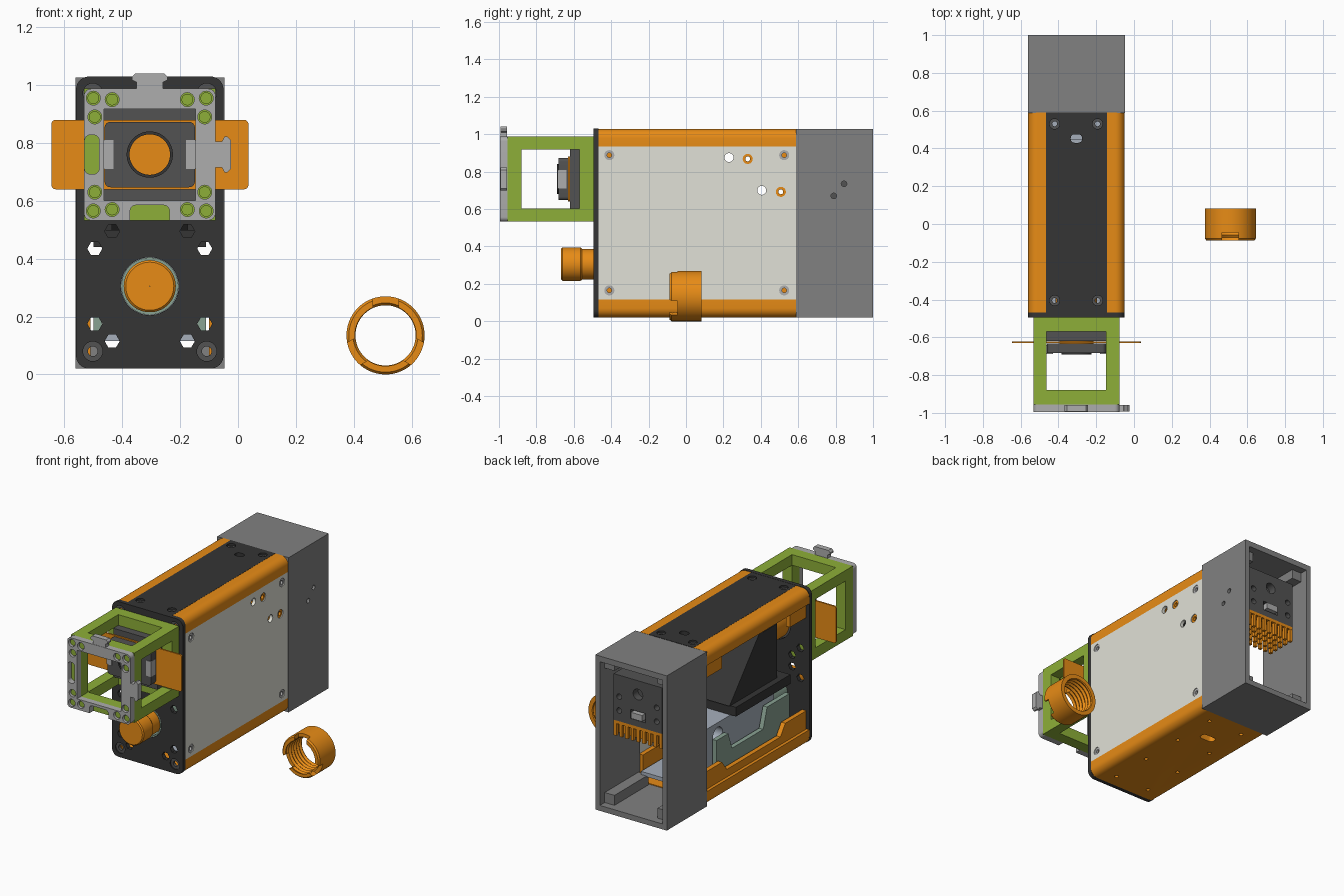
import bpy, bmesh, math
from mathutils import Vector

if "Cube" in bpy.data.objects:
    bpy.data.objects.remove(bpy.data.objects["Cube"])

COL = dict(orange=(0.80, 0.26, 0.008), black=(0.035, 0.035, 0.035), green=(0.27, 0.43, 0.04),
           cream=(0.75, 0.75, 0.68), grey=(0.22, 0.22, 0.22), light=(0.42, 0.42, 0.42),
           dark=(0.085, 0.085, 0.085), sage=(0.25, 0.36, 0.29), steel=(0.38, 0.43, 0.50))
MAT = {}
for key, c in COL.items():
    MAT[key] = bpy.data.materials.new(key)
    MAT[key].diffuse_color = (*c, 1)

CX = -0.305                 # centre line of the housing
UP, LOW = 0.76, 0.305       # heights of the two optical axes


def place(axis, u, v, w):
    return {'x': (w, u, v), 'y': (u, w, v), 'z': (u, v, w)}[axis]


def finish(bm, name, col):
    bmesh.ops.recalc_face_normals(bm, faces=bm.faces[:])
    me = bpy.data.meshes.new(name)
    bm.to_mesh(me)
    bm.free()
    ob = bpy.data.objects.new(name, me)
    bpy.context.collection.objects.link(ob)
    if col:
        me.materials.append(MAT[col])
    return ob


def prisms(name, items, col=None):
    """One object from several (profile, axis, start, end) extrusions."""
    bm = bmesh.new()
    for pts, axis, a, b in items:
        f = bm.faces.new([bm.verts.new(place(axis, u, v, a)) for u, v in pts])
        ext = bmesh.ops.extrude_face_region(bm, geom=[f])['geom']
        bmesh.ops.translate(bm, vec=Vector(place(axis, 0, 0, b - a)),
                            verts=[g for g in ext if isinstance(g, bmesh.types.BMVert)])
    # extruding keeps the starting face, so each prism is closed
    return finish(bm, name, col)


def rect(u0, u1, v0, v1):
    return [(u0, v0), (u1, v0), (u1, v1), (u0, v1)]


def rrect(u0, u1, v0, v1, r, n=6):
    out = []
    for cu, cv, s in ((u1 - r, v1 - r, 0), (u0 + r, v1 - r, 1), (u0 + r, v0 + r, 2), (u1 - r, v0 + r, 3)):
        out += [(cu + r * math.cos(math.pi / 2 * (s + i / n)), cv + r * math.sin(math.pi / 2 * (s + i / n)))
                for i in range(n + 1)]
    return out


def circ(u, v, r, n=32):
    return [(u + r * math.cos(math.tau * i / n), v + r * math.sin(math.tau * i / n)) for i in range(n)]


def box(name, x0, x1, y0, y1, z0, z1, col):
    return prisms(name, [(rect(x0, x1, y0, y1), 'z', z0, z1)], col)


def cut(ob, items):
    c = prisms('cutter', items)
    c.hide_render = True
    m = ob.modifiers.new('cut', 'BOOLEAN')
    m.operation, m.solver, m.object = 'DIFFERENCE', 'EXACT', c
    bpy.context.view_layer.objects.active = ob
    bpy.ops.object.modifier_apply(modifier=m.name)
    bpy.data.objects.remove(c)


def lathe(name, prof, axis, u, v, col, n=48):
    """Closed (radius, along) profile turned about an axis through (u, v)."""
    bm = bmesh.new()
    rings = [[bm.verts.new(place(axis, p, q, w)) for p, q in circ(u, v, r, n)] for r, w in prof]
    for k, ring in enumerate(rings):
        nxt = rings[(k + 1) % len(rings)]
        for i in range(n):
            j = (i + 1) % n
            bm.faces.new((ring[i], ring[j], nxt[j], nxt[i]))
    return finish(bm, name, col)


def tube(name, r0, r1, a, b, axis, u, v, col, n=32):
    return lathe(name, [(r0, a), (r1, a), (r1, b), (r0, b)], axis, u, v, col, n)


def spots(cz, offs):
    return [(CX + sx * a, cz + sz * b) for a, b in offs for sx in (-1, 1) for sz in (-1, 1)]


PAIR = [(0.13, 0.19), (0.19, 0.13)]

# front plate with bores and hexagonal pockets
plate = prisms('front_plate', [(rrect(-0.56, -0.05, 0.02, 1.03, 0.045), 'y', -0.495, -0.468)], 'black')
cut(plate, [(circ(CX, LOW, 0.1, 48), 'y', -0.6, -0.4), (circ(CX, UP, 0.12, 48), 'y', -0.6, -0.4)]
    + [(circ(x, z, 0.026, 6), 'y', -0.6, -0.4) for c in (UP, LOW) for x, z in spots(c, PAIR)]
    + [(circ(x, z, 0.034, 24), 'y', -0.6, -0.4) for x in (-0.502, -0.108) for z in (0.08, 0.972)])
for x in (-0.502, -0.108):
    for z in (0.08, 0.972):
        tube('plate_screw', 0.017, 0.034, -0.488, -0.468, 'y', x, z, 'dark', 24)

# adjustment knob and its bushing
lathe('knob', [(0.0005, -0.667), (0.083, -0.667), (0.09, -0.66), (0.09, -0.565), (0.082, -0.555),
               (0.082, -0.44), (0.0005, -0.44)], 'y', CX, LOW, 'orange', 64)
tube('knob_bushing', 0.09, 0.099, -0.495, -0.3, 'y', CX, LOW, 'sage', 48)

# bottom tray with rounded outer edges, inner lips and holes
tray = prisms('bottom_tray', [(rrect(-0.56, -0.05, 0.02, 0.2, 0.05), 'y', -0.468, 0.59)], 'orange')
cut(tray, [(rect(-0.6, 0, 0.115, 0.3), 'y', -0.6, 0.7)])
cut(tray, [(rect(-0.51, -0.1, 0.06, 0.3), 'y', -0.6, 0.7)])
cut(tray, [(circ(x, y, 0.012, 16), 'z', 0, 0.1) for x in (-0.43, -0.18) for y in (-0.38, -0.1, 0.2, 0.5)]
    + [(rrect(CX - 0.05, CX + 0.05, 0.31, 0.36, 0.02), 'z', 0, 0.1)])
lip = [(-0.465, 0.1), (0.585, 0.1), (0.585, 0.23), (0.4, 0.23), (0.35, 0.165), (-0.2, 0.165), (-0.25, 0.235), (-0.465, 0.235)]
prisms('tray_lips', [(lip, 'x', -0.54, -0.51), (lip, 'x', -0.1, -0.07)], 'orange')

# top rails with drop tabs, and the cover between them
for side in (-1, 1):
    prof = [(CX + side * a, z) for a, z in
            [(0.255, 0.935), (0.16, 0.935), (0.16, 1.028)]
            + [(0.205 + 0.05 * math.sin(t), 0.978 + 0.05 * math.cos(t)) for t in [i * math.pi / 14 for i in range(8)]]]
    prisms('top_rail', [(prof, 'y', -0.468, 0.59)], 'orange')
    x = CX + side * 0.22
    prisms('rail_tabs', [(rect(a, b, 0.84, 0.945), 'x', x - 0.014, x + 0.014) for a, b in ((-0.465, -0.3), (0.4, 0.585))], 'orange')
top = box('top_cover', CX - 0.161, CX + 0.161, -0.49, 0.59, 0.995, 1.029, 'black')
TOPS = [(x, y) for x in (-0.42, -0.193) for y in (-0.405, 0.53)]
cut(top, [(circ(x, y, 0.027, 24), 'z', 0.9, 1.1) for x, y in TOPS]
    + [(rrect(CX - 0.03, CX + 0.03, 0.43, 0.475, 0.02), 'z', 0.9, 1.1)])
for x, y in TOPS:
    tube('cover_screw', 0.013, 0.027, 1.0, 1.017, 'z', x, y, 'dark', 24)

# right side panel; the left side stays open
panel = box('side_panel', -0.072, -0.05, -0.468, 0.588, 0.115, 0.935, 'cream')
SIDE = [(y, z) for y in (-0.41, 0.525) for z in (0.165, 0.888)]
EXTRA = [(0.33, 0.868), (0.507, 0.692)]
cut(panel, [(circ(y, z, 0.027, 24), 'x', -0.2, 0) for y, z in SIDE + EXTRA]
    + [(circ(y, z, 0.024, 24), 'x', -0.2, 0) for y, z in ((0.23, 0.875), (0.405, 0.7))])
for y, z in SIDE:
    tube('panel_screw', 0.012, 0.027, -0.072, -0.055, 'x', y, z, 'light', 24)
for y, z in EXTRA:
    tube('panel_insert', 0.013, 0.027, -0.11, -0.056, 'x', y, z, 'orange', 24)

# open rear hood with inner ledges
hood = box('rear_hood', -0.562, -0.047, 0.588, 1.0, 0.02, 1.027, 'grey')
cut(hood, [(rect(-0.53, -0.08, 0.055, 0.99), 'y', 0.5, 1.1)])
cut(hood, [(circ(0.845, 0.735, 0.015, 16), 'x', -0.1, 0), (circ(0.79, 0.67, 0.015, 16), 'x', -0.1, 0)])
prisms('hood_ledges', [(rect(a, b, c, d), 'y', 0.6, 0.95) for a, b, c, d in
                       ((-0.535, -0.46, 0.05, 0.12), (-0.15, -0.075, 0.05, 0.12),
                        (-0.535, -0.46, 0.93, 0.995), (-0.15, -0.075, 0.93, 0.995))], 'grey')

# electronics block with pin heat sink in the hood
board = box('sensor_block', -0.48, -0.13, 0.72, 0.93, 0.6, 0.9, 'dark')
cut(board, [(circ(CX, 0.81, 0.035), 'y', 0.88, 1)] + [(circ(x, z, 0.018, 16), 'y', 0.88, 1)
            for x in (-0.44, -0.17) for z in (0.67, 0.76)] + [(rect(-0.36, -0.25, 0.64, 0.7), 'y', 0.88, 1)])
box('sensor_socket', -0.345, -0.265, 0.87, 0.945, 0.65, 0.69, 'light')
box('sink_base', -0.48, -0.13, 0.72, 0.93, 0.58, 0.6, 'orange')
prisms('sink_pins', [(rect(x, x + 0.02, y, y + 0.02), 'z', 0.5, 0.585) for x in [-0.478 + 0.041 * i for i in range(9)]
                     for y in [0.725 + 0.046 * j for j in range(5)]], 'orange')

# optical bench inside the housing
box('bench_floor', -0.5, -0.11, -0.44, 0.62, 0.115, 0.14, 'steel')
cheek = [(-0.35, 0.14), (0.4, 0.14), (0.4, 0.36), (0.28, 0.36), (0.24, 0.25), (-0.08, 0.25), (-0.12, 0.38), (-0.35, 0.38)]
prisms('bench_cheeks', [(cheek, 'x', -0.5, -0.47), (cheek, 'x', -0.14, -0.11)], 'sage')
block = box('bench_block', -0.46, -0.15, -0.25, 0.45, 0.17, 0.44, 'steel')
cut(block, [(circ(0.33, 0.36, 0.05), 'x', -0.6, 0)])
box('mirror_base', -0.5, -0.11, -0.36, 0.2, 0.44, 0.5, 'black')
brace = [(-0.28, 0.5), (0.17, 0.5), (-0.13, 0.85), (-0.28, 0.85)]
prisms('mirror_braces', [(brace, 'x', -0.46, -0.435), (brace, 'x', -0.175, -0.15)], 'black')
prisms('mirror_plate', [([(0.17, 0.5), (0.21, 0.5), (-0.1, 0.86), (-0.14, 0.86)], 'x', -0.46, -0.15)], 'black')
tube('lens_tube', 0.075, 0.11, -0.47, -0.2, 'y', CX, UP, 'orange', 48)

# green open cube in front
h = 0.2275
cube = box('cube_frame', CX - h, CX + h, -0.955, -0.495, UP - h, UP + h, 'green')
cut(cube, [(rect(-0.88, -0.57, UP - 0.158, UP + 0.158), 'x', -0.7, 0.1)])
cut(cube, [(rect(CX - 0.158, CX + 0.158, -0.88, -0.57), 'z', 0.4, 1.1)])
cut(cube, [(rect(CX - 0.158, CX + 0.158, UP - 0.158, UP + 0.158), 'y', -1.1, -0.4)])

# grey coupling plate with two tabs, two sockets and magnet holes
def key(s, e):
    return [(-0.045 * s, 0.21), (0.045 * s, 0.21), (0.045 * s, 0.25), (0.062 * s, 0.258), (0.062 * s, e - 0.012),
            (0.05 * s, e), (-0.05 * s, e), (-0.062 * s, e - 0.012), (-0.062 * s, 0.258), (-0.045 * s, 0.25)]


coup = prisms('coupling_plate', [(rrect(CX - h, CX + h, UP - h, UP + h, 0.025), 'y', -0.995, -0.955)], 'light')
cut(coup, [(rect(CX - 0.158, CX + 0.158, UP - 0.158, UP + 0.158), 'y', -1.1, -0.9)]
    + [(rrect(CX - 0.225, CX - 0.175, UP - 0.068, UP + 0.068, 0.02), 'y', -1.1, -0.9),
       (rrect(CX - 0.068, CX + 0.068, UP - 0.26, UP - 0.175, 0.02), 'y', -1.1, -0.9)]
    + [(circ(x, z, 0.024, 24), 'y', -1.1, -0.9) for x, z in spots(UP, PAIR + [(0.195, 0.195)])])
prisms('coupling_tabs', [([(CX + a, UP + b) for a, b in key(1, 0.28)], 'y', -0.993, -0.957),
                         ([(CX + b, UP + a) for a, b in key(1, 0.28)], 'y', -0.993, -0.957)], 'light')
prisms('magnets', [(circ(x, z, 0.02, 24), 'y', -0.982, -0.954) for x, z in spots(UP, PAIR + [(0.195, 0.195)])], 'green')

# slider holder, slider and clips inside the cube
back = box('holder_back', CX - 0.158, CX + 0.158, -0.62, -0.57, UP - 0.158, UP + 0.158, 'dark')
cut(back, [(circ(CX, UP, 0.07, 48), 'y', -0.7, -0.5)])
front = prisms('holder_front', [(rrect(CX - 0.156, CX + 0.156, UP - 0.113, UP + 0.113, 0.02), 'y', -0.683, -0.632)], 'dark')
cut(front, [(circ(CX, UP, 0.07, 48), 'y', -0.8, -0.5)])
tube('aperture_rim', 0.07, 0.08, -0.69, -0.635, 'y', CX, UP, 'black', 48)
prisms('slider', [(rrect(-0.645, 0.036, 0.64, 0.88, 0.015), 'y', -0.631, -0.621)], 'orange')
prisms('holder_clips', [(rect(a, a + 0.034, 0.71, 0.81), 'y', -0.687, -0.64) for a in (-0.464, -0.18)], 'light')

# loose threaded ring on the ground
RX, RZ = 0.51, 0.135
thread = [(0.113 if i % 2 else 0.104, 0.075 - 0.0132 * i) for i in range(12)]
ring = lathe('threaded_ring', [(0.106, -0.087), (0.127, -0.087), (0.135, -0.077), (0.135, 0.082), (0.108, 0.082)] + thread,
             'y', RX, RZ, 'orange', 72)


def notch(deg, w=0.044):
    c, s = math.cos(math.radians(deg)), math.sin(math.radians(deg))
    return [(RX + r * c - t * s, RZ + r * s + t * c) for r, t in ((0.085, -w), (0.16, -w), (0.16, w), (0.085, w))]


cut(ring, [(notch(a), 'y', -0.12, -0.045) for a in (90, 210, 330)])

# smooth the round surfaces, keep edges crisp
bpy.ops.object.select_all(action='SELECT')
bpy.ops.object.shade_smooth_by_angle(angle=math.radians(30))

for m in bpy.data.materials:
    if m.users and not m.is_grease_pencil:
        m.use_nodes = True
        m.node_tree.nodes["Principled BSDF"].inputs["Base Color"].default_value = m.diffuse_color
